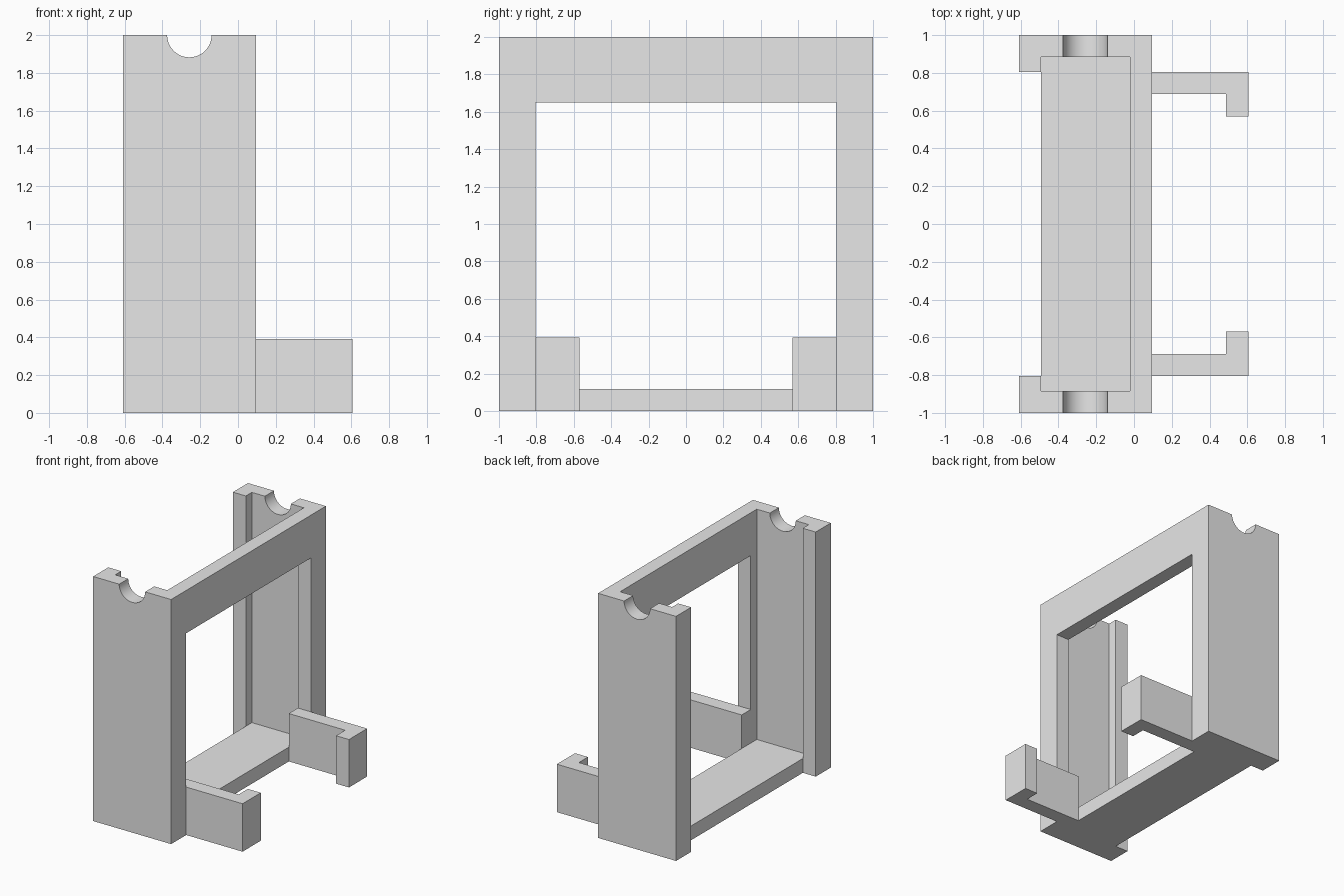
import bpy
import bmesh
import math

cube = bpy.data.objects.get("Cube")
if cube:
    bpy.data.objects.remove(cube, do_unlink=True)

# Shared dimensions
BACK, FRONT = -0.61, 0.095        # depth range of the uprights
WALL = 0.117                      # common wall thickness
INNER = FRONT - WALL              # inner face of the front plate
LIP = BACK + WALL                 # inner face of the rear lip
OUT, POST = 1.0, 0.805            # half width and half window width
SIDE = OUT - WALL                 # inner face of the side walls
HEIGHT, HEADER, HOOK = 2.0, 1.65, 0.392

grey = bpy.data.materials.new("light grey")
grey.use_nodes = True
colour = (0.8, 0.8, 0.8, 1.0)
grey.diffuse_color = colour
for node in grey.node_tree.nodes:
    if node.type == 'BSDF_PRINCIPLED':
        node.inputs["Base Color"].default_value = colour


def prism(name, outline, z0, z1):
    """Extrude an XY outline from z0 up to z1."""
    bm = bmesh.new()
    face = bm.faces.new([bm.verts.new((x, y, z0)) for x, y in outline])
    grown = bmesh.ops.extrude_face_region(bm, geom=[face])["geom"]
    for v in grown:
        if isinstance(v, bmesh.types.BMVert):
            v.co.z = z1
    bmesh.ops.recalc_face_normals(bm, faces=bm.faces)
    mesh = bpy.data.meshes.new(name)
    bm.to_mesh(mesh)
    bm.free()
    mesh.materials.append(grey)
    obj = bpy.data.objects.new(name, mesh)
    bpy.context.collection.objects.link(obj)
    return obj


def slab(name, x0, x1, half_width, z0, z1):
    w = half_width
    return prism(name, [(x0, -w), (x1, -w), (x1, w), (x0, w)], z0, z1)


def select_only(obj):
    bpy.ops.object.select_all(action='DESELECT')
    obj.select_set(True)
    bpy.context.view_layer.objects.active = obj


# Round cutter for the axle notches
bpy.ops.mesh.primitive_cylinder_add(
    vertices=64, radius=0.1175, depth=3,
    location=((LIP + INNER) / 2, 0, HEIGHT), rotation=(math.pi / 2, 0, 0))
cutter = bpy.context.object
cutter.name = "notch_cutter"
cutter.hide_render = True
cutter.data.materials.append(grey)

channel = [(BACK, OUT), (FRONT, OUT), (FRONT, POST), (INNER, POST),
           (INNER, SIDE), (LIP, SIDE), (LIP, POST), (BACK, POST)]
hook = [(INNER, POST), (0.605, POST), (0.605, 0.57), (0.488, 0.57),
        (0.488, POST - WALL), (INNER, POST - WALL)]

for label, s in (("front", -1), ("back", 1)):
    # Channel upright with a half-round notch in its top
    upright = prism(label + "_upright", [(x, s * y) for x, y in channel],
                    0, HEIGHT)
    notch = upright.modifiers.new("notch", 'BOOLEAN')
    notch.operation = 'DIFFERENCE'
    notch.solver = 'EXACT'
    notch.object = cutter
    select_only(upright)
    bpy.ops.object.modifier_apply(modifier=notch.name)
    bpy.ops.object.shade_smooth_by_angle(angle=math.radians(30))

    # L-shaped hook arm
    prism(label + "_hook_arm", [(x, s * y) for x, y in hook], 0, HOOK)

bpy.data.objects.remove(cutter, do_unlink=True)

# Header: full plate thickness between the posts
header = [(FRONT, -POST), (FRONT, POST), (INNER, POST), (INNER, -POST)]
prism("header_beam", header, HEADER, HEIGHT)

# Floor between the side walls
slab("floor_plate", LIP, INNER, SIDE, 0, WALL)
